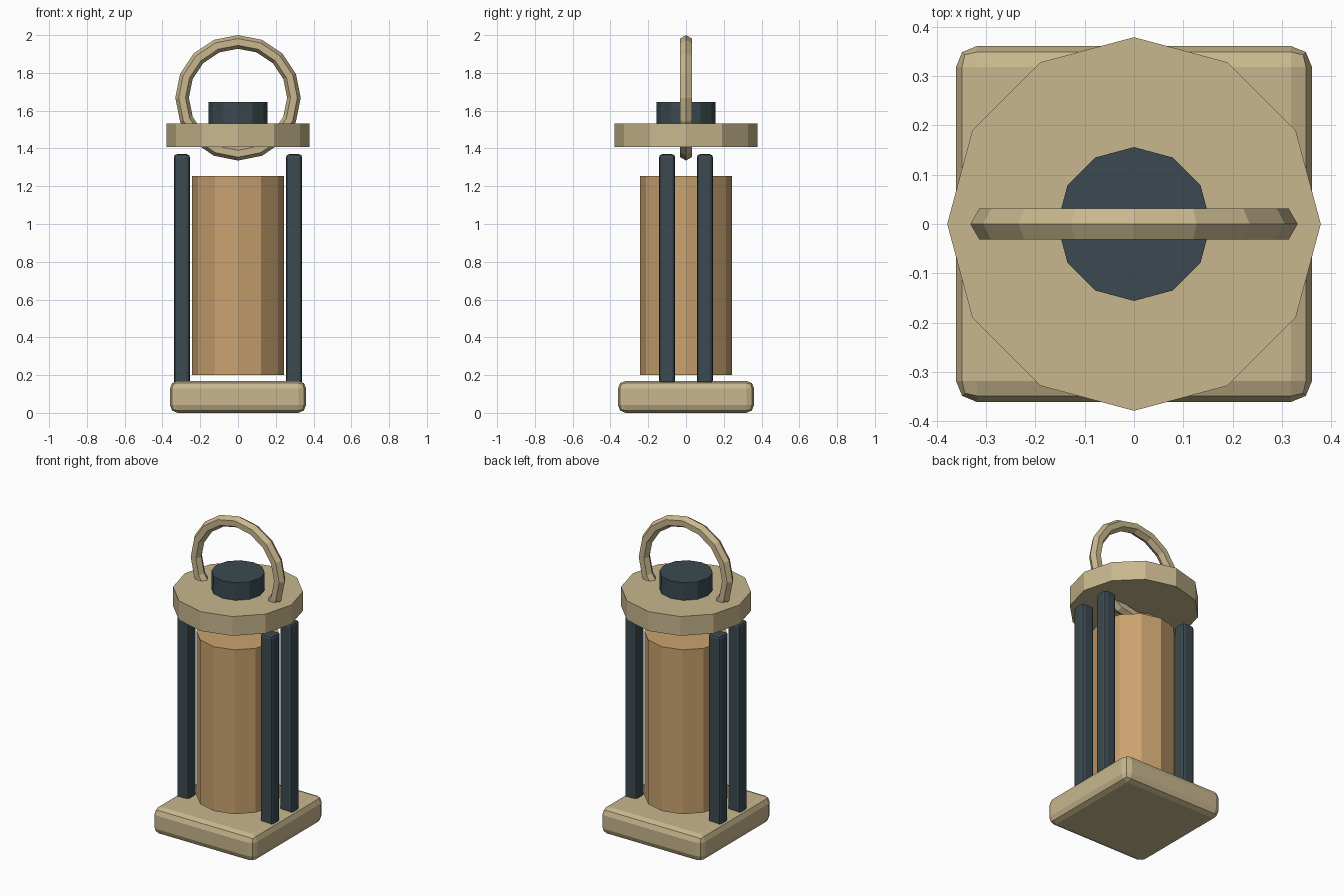
import bpy
import math

if "Cube" in bpy.data.objects:
    bpy.data.objects.remove(bpy.data.objects["Cube"])


def material(name, rgb):
    m = bpy.data.materials.new(name)
    m.diffuse_color = (*rgb, 1)
    m.use_nodes = True
    m.node_tree.nodes["Principled BSDF"].inputs["Base Color"].default_value = m.diffuse_color
    return m


brass = material("pale_brass", (0.58, 0.475, 0.27))
copper = material("warm_amber", (0.59, 0.36, 0.16))
slate = material("dark_slate", (0.044, 0.068, 0.08))


def finish(name, mat):
    ob = bpy.context.object
    ob.name = name
    ob.data.materials.append(mat)
    return ob


def drum(name, radius, z0, z1, mat):
    """Twelve-sided upright cylinder."""
    bpy.ops.mesh.primitive_cylinder_add(vertices=12, radius=radius, depth=z1 - z0,
                                        location=(0, 0, (z0 + z1) / 2))
    return finish(name, mat)


def block(name, x, y, z0, z1, width, bevel, mat):
    """Square upright block with rounded edges."""
    bpy.ops.mesh.primitive_cube_add(size=1, location=(x, y, (z0 + z1) / 2))
    ob = finish(name, mat)
    ob.scale = (width, width, z1 - z0)
    bpy.ops.object.transform_apply(location=False, rotation=False, scale=True)
    mod = ob.modifiers.new("rounded_edges", 'BEVEL')
    mod.width = bevel
    mod.segments = 2
    return ob


# Base plate
block("base", 0, 0, 0, 0.17, 0.722, 0.042, brass)

# Four side posts
for sx, side in ((-1, "left"), (1, "right")):
    for sy, end in ((-1, "front"), (1, "back")):
        block(f"post_{end}_{side}", sx * 0.297, sy * 0.1, 0.15, 1.37, 0.086, 0.018, slate)

# Inner body, lid and cap
drum("body", 0.243, 0.2, 1.255, copper)
drum("lid", 0.379, 1.408, 1.532, brass)
drum("cap", 0.156, 1.51, 1.645, slate)

# Carrying ring, standing upright through the lid
bpy.ops.mesh.primitive_torus_add(major_radius=0.296, minor_radius=0.036,
                                 major_segments=16, minor_segments=6,
                                 location=(0, 0, 1.668),
                                 rotation=(math.pi / 2, 0, 0))
finish("handle_ring", brass)
